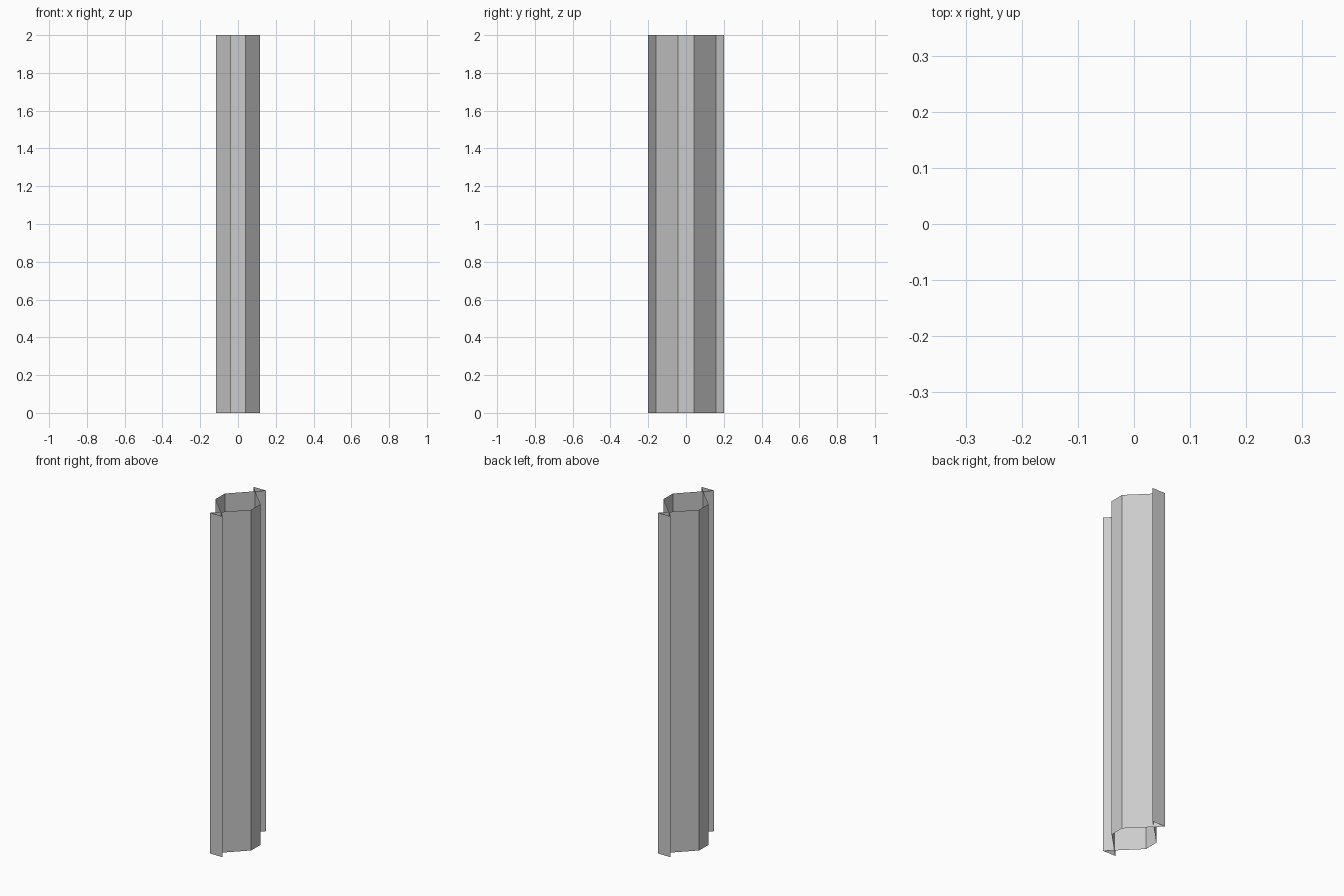
import bpy
import bmesh

if "Cube" in bpy.data.objects:
    bpy.data.objects.remove(bpy.data.objects["Cube"])

HEIGHT = 2.0

grey = bpy.data.materials.new("light_grey")
grey.diffuse_color = (0.6, 0.6, 0.6, 1)
grey.use_nodes = True
grey.node_tree.nodes["Principled BSDF"].inputs["Base Color"].default_value = grey.diffuse_color

# Half of the folded cross-section; the other half is its half-turn copy.
# The sloping sides cross over and end in a narrow flange front and back.
half = [(0.116, -0.043), (0.116, 0.043), (-0.041, 0.2), (0.041, 0.2)]
profile = half + [(-x, -y) for x, y in half]

# Open-ended folded sheet column
bm = bmesh.new()
bottom = [bm.verts.new((x, y, 0)) for x, y in profile]
top = [bm.verts.new((x, y, HEIGHT)) for x, y in profile]
n = len(profile)
for i in range(n):
    j = (i + 1) % n
    bm.faces.new((bottom[i], bottom[j], top[j], top[i]))

mesh = bpy.data.meshes.new("folded_column")
bm.to_mesh(mesh)
bm.free()
mesh.materials.append(grey)
column = bpy.data.objects.new("folded_column", mesh)
bpy.context.collection.objects.link(column)
